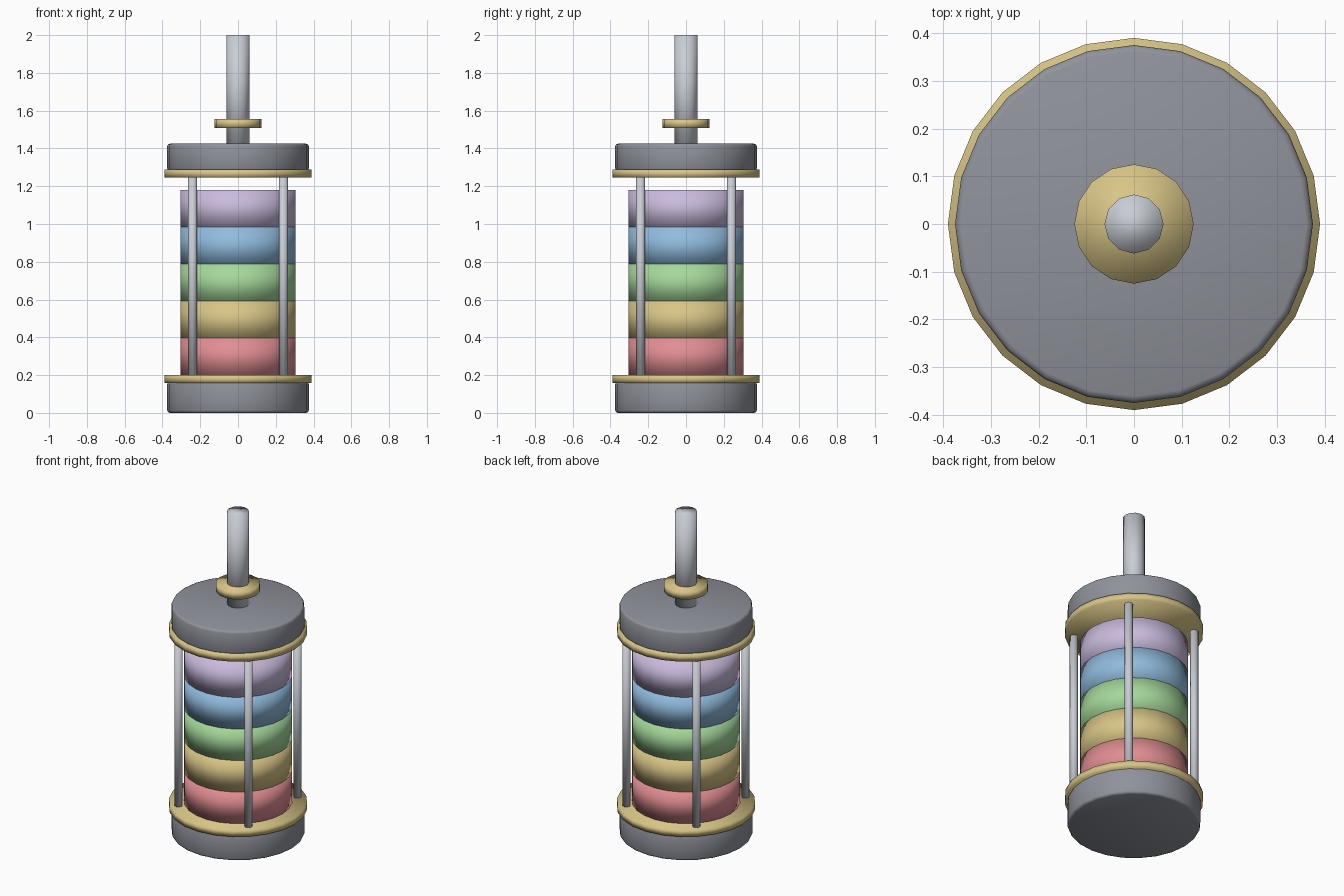
import bpy, bmesh, math
from mathutils import Matrix

cube = bpy.data.objects.get("Cube")
if cube:
    bpy.data.objects.remove(cube, do_unlink=True)


def material(name, rgb):
    m = bpy.data.materials.new(name)
    m.use_nodes = True
    colour = (*rgb, 1.0)
    m.diffuse_color = colour
    node = next(n for n in m.node_tree.nodes if n.type == "BSDF_PRINCIPLED")
    node.inputs["Base Color"].default_value = colour
    node.inputs["Roughness"].default_value = 0.6
    return m


iron = material("dark_grey", (0.28, 0.29, 0.33))
steel = material("light_steel", (0.58, 0.61, 0.66))
gold = material("pale_gold", (0.69, 0.56, 0.24))
red = material("soft_red", (0.75, 0.27, 0.29))
green = material("soft_green", (0.38, 0.69, 0.33))
blue = material("soft_blue", (0.28, 0.50, 0.73))
violet = material("soft_violet", (0.59, 0.50, 0.73))


def cylinder(name, mat, radius, bottom, top, sides=24, x=0, y=0, bevel=0):
    """Upright smooth-shaded cylinder with a corner on each axis."""
    bm = bmesh.new()
    bmesh.ops.create_cone(
        bm, cap_ends=True, segments=sides, radius1=radius, radius2=radius,
        depth=top - bottom,
        matrix=Matrix.Translation((x, y, (top + bottom) / 2)))
    if bevel:
        rims = [e for e in bm.edges
                if abs(e.verts[0].co.z - e.verts[1].co.z) < 1e-5]
        bmesh.ops.bevel(bm, geom=rims, offset=bevel, segments=2,
                        profile=0.5, affect="EDGES")
    for f in bm.faces:
        f.smooth = True
    mesh = bpy.data.meshes.new(name)
    bm.to_mesh(mesh)
    bm.free()
    mesh.materials.append(mat)
    obj = bpy.data.objects.new(name, mesh)
    bpy.context.collection.objects.link(obj)
    return obj


# End caps and their gold flanges
cylinder("bottom_cap", iron, 0.375, 0.0, 0.165, bevel=0.014)
cylinder("bottom_flange", gold, 0.39, 0.158, 0.2)
cylinder("top_flange", gold, 0.39, 1.245, 1.288)
cylinder("top_cap", iron, 0.375, 1.28, 1.425, bevel=0.014)

# Stack of coloured rings
start, step = 0.2, 0.196
for i, mat in enumerate((red, gold, green, blue, violet)):
    z = start + i * step
    cylinder(f"ring_{i + 1}", mat, 0.305, z, z + step)

# Four guard rods between the flanges
for i in range(4):
    a = math.radians(45 + 90 * i)
    cylinder(f"guard_rod_{i + 1}", steel, 0.024, 0.18, 1.265, sides=8,
             x=0.34 * math.cos(a), y=0.34 * math.sin(a))

# Pull shaft with its collar
cylinder("shaft", steel, 0.062, 1.4, 2.0, sides=12)
cylinder("shaft_collar", gold, 0.125, 1.508, 1.556, sides=16)
